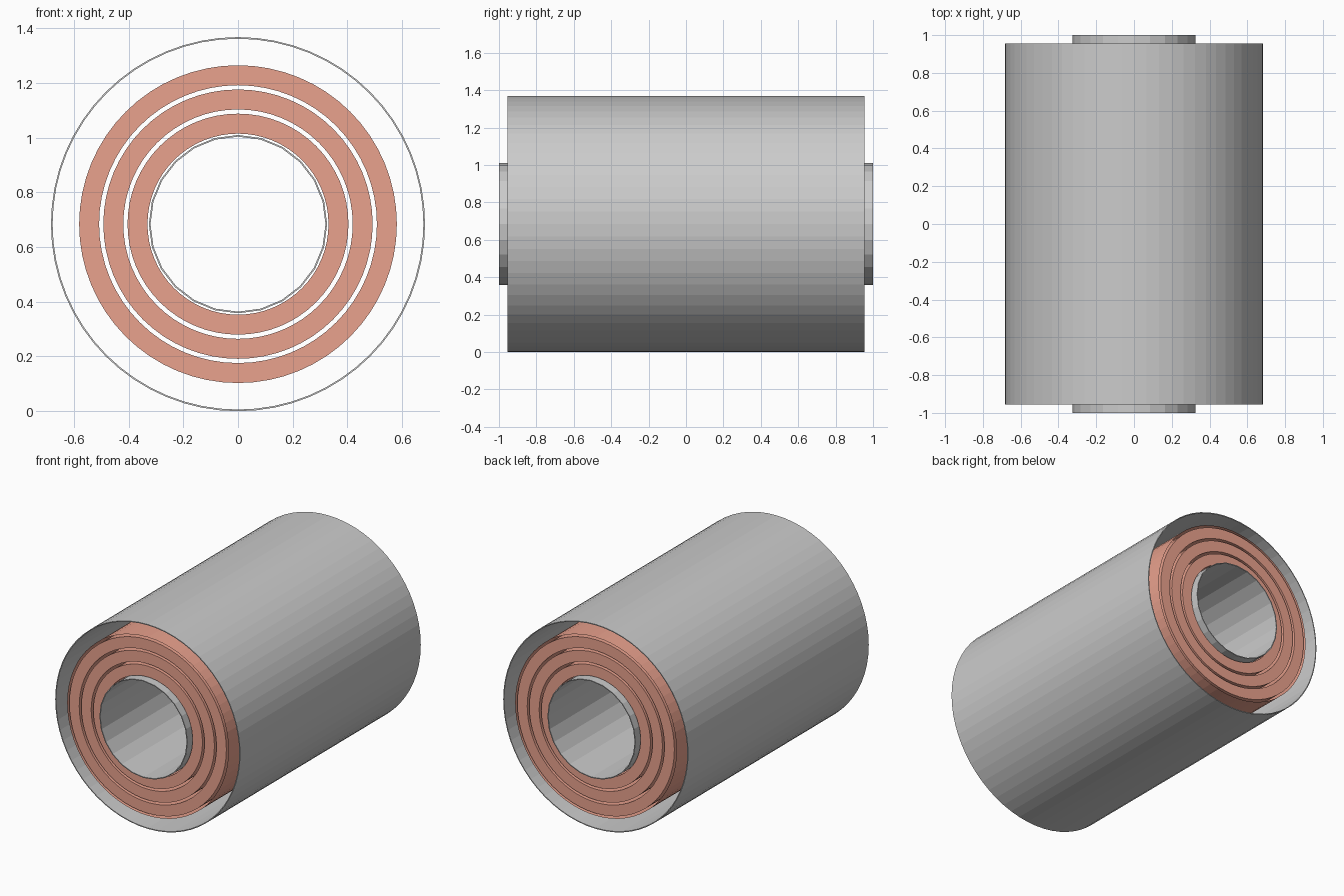
import bpy, bmesh, math

if "Cube" in bpy.data.objects:
    bpy.data.objects.remove(bpy.data.objects["Cube"])

CZ = 0.684  # height of the common axis

copper = bpy.data.materials.new("copper")
copper.diffuse_color = (0.82, 0.36, 0.27, 1)
copper.use_nodes = True
copper.node_tree.nodes["Principled BSDF"].inputs["Base Color"].default_value = copper.diffuse_color


def tube(name, r_out, r_in, half, sides, mat=None):
    """Open tube along y; r_in None gives a single-walled sleeve."""
    bm = bmesh.new()
    profile = [(r_out, -half), (r_out, half)]
    if r_in is not None:
        profile += [(r_in, half), (r_in, -half)]
    rings = []
    for r, y in profile:
        rings.append([bm.verts.new((r * math.cos(2 * math.pi * i / sides), y,
                                    r * math.sin(2 * math.pi * i / sides)))
                      for i in range(sides)])
    n = len(rings)
    for k in range(n if n > 2 else 1):
        a, b = rings[k], rings[(k + 1) % n]
        for i in range(sides):
            j = (i + 1) % sides
            bm.faces.new((a[i], b[i], b[j], a[j]))
    if n > 2:
        bmesh.ops.recalc_face_normals(bm, faces=bm.faces)
    me = bpy.data.meshes.new(name)
    bm.to_mesh(me)
    bm.free()
    ob = bpy.data.objects.new(name, me)
    ob.location.z = CZ
    bpy.context.collection.objects.link(ob)
    if mat:
        me.materials.append(mat)
    return ob


# Thin outer casing and the longer low-poly core tube
tube("outer_casing", 0.684, 0.678, 0.955, 64)
tube("core_tube", 0.326, 0.320, 1.0, 24)

# Three concentric winding layers with narrow see-through gaps
for i in range(3):
    r = 0.331 + i * 0.0885
    tube(f"winding_layer_{i + 1}", r + 0.073, r, 0.953, 64, copper)

# Paper-thin sleeve around the windings
tube("winding_sleeve", 0.597, None, 0.953, 64, copper)
